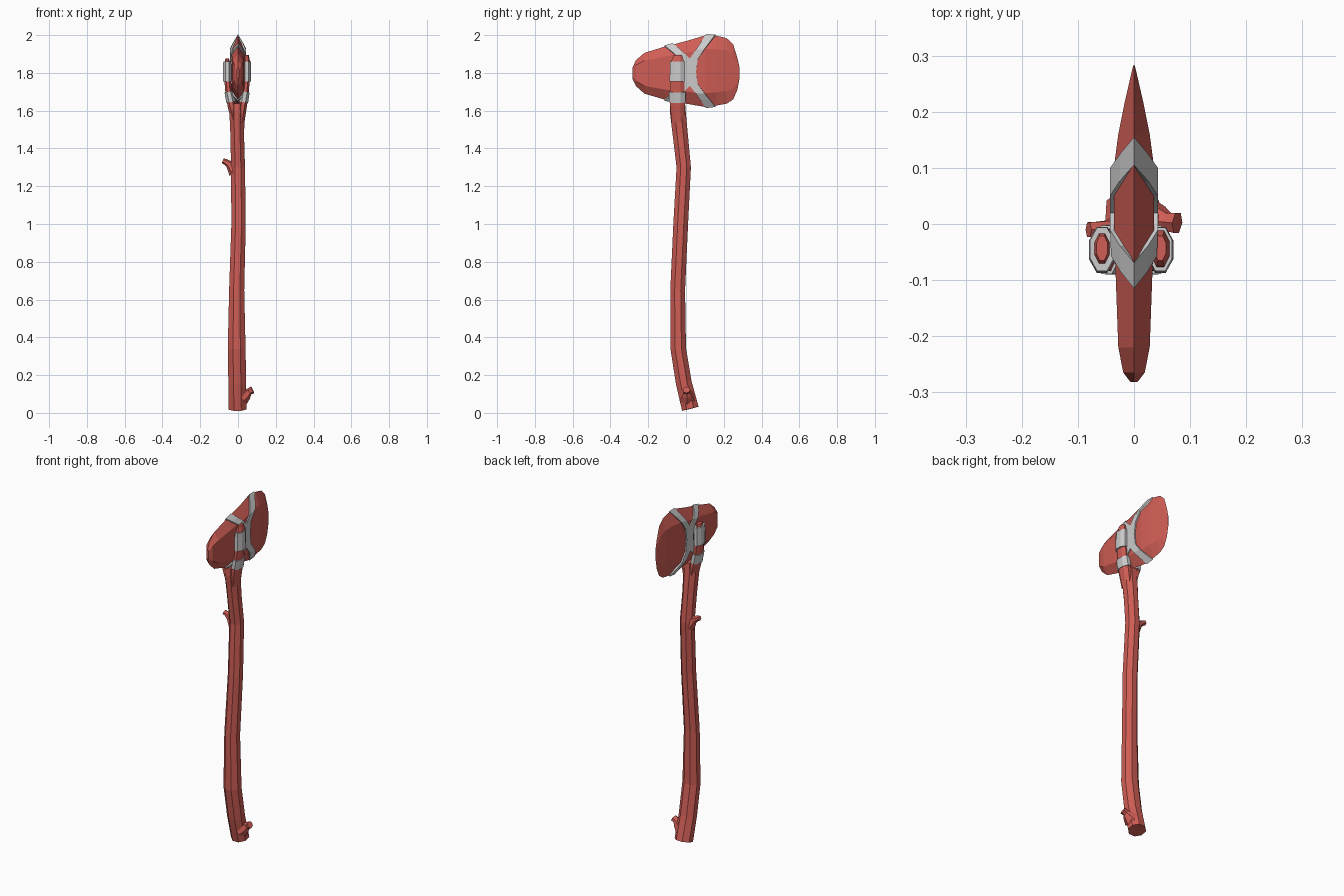
import bpy, bmesh, math
from mathutils import Vector

if "Cube" in bpy.data.objects:
    bpy.data.objects.remove(bpy.data.objects["Cube"])

red = bpy.data.materials.new("red")
red.diffuse_color = (0.62, 0.11, 0.09, 1)
red.use_nodes = True
red.node_tree.nodes["Principled BSDF"].inputs["Base Color"].default_value = red.diffuse_color


def make(name, verts, faces, mat=None):
    me = bpy.data.meshes.new(name)
    me.from_pydata(verts, [], faces)
    bm = bmesh.new()
    bm.from_mesh(me)
    bmesh.ops.recalc_face_normals(bm, faces=bm.faces)
    bm.to_mesh(me)
    bm.free()
    ob = bpy.data.objects.new(name, me)
    bpy.context.collection.objects.link(ob)
    if mat:
        me.materials.append(mat)
    return ob


def skin(name, rings, mat=None):
    """Joins equal-sized rings into a capped solid."""
    n = len(rings[0])
    faces = [(k * n + i, k * n + (i + 1) % n, (k + 1) * n + (i + 1) % n, (k + 1) * n + i)
             for k in range(len(rings) - 1) for i in range(n)]
    last = (len(rings) - 1) * n
    faces += [tuple(range(n)), tuple(range(last, last + n))]
    return make(name, [v for r in rings for v in r], faces, mat)


def tube(name, path, sides, mat=None, ref=(1, 0, 0)):
    """Faceted tube along (x, y, z, radius_u, radius_v) points."""
    pts = [Vector(p[:3]) for p in path]
    rings = []
    for i, p in enumerate(path):
        t = (pts[min(i + 1, len(pts) - 1)] - pts[max(i - 1, 0)]).normalized()
        u = Vector(ref)
        u = (u - t * u.dot(t)).normalized()
        v = t.cross(u)
        k = 1 / math.cos(math.pi / sides)
        rings.append([pts[i] + k * (u * p[3] * math.cos(a) + v * p[4] * math.sin(a))
                      for a in [2 * math.pi * (j + 0.5) / sides for j in range(sides)]])
    return skin(name, rings, mat)


# Handle
tube("handle", [(-0.002, 0.023, 0.022, .047, .045), (-0.004, -0.012, 0.16, .047, .042),
                (-0.007, -0.041, 0.34, .047, .041), (-0.007, -0.044, 0.65, .040, .039),
                (0.003, -0.028, 1.0, .038, .039), (0, -0.012, 1.3, .037, .038),
                (-0.004, -0.03, 1.47, .036, .040), (-0.005, -0.044, 1.6, .041, .042),
                (-0.005, -0.045, 1.64, .038, .040)], 8, red)

# Fork prongs and their bindings
for side, tag, top, xo in ((-1, "left", 1.875, 0.057), (1, "right", 1.895, 0.047)):
    tube("prong_" + tag, [(side * 0.012, -0.042, 1.54, .022, .034),
                          (side * 0.03 - .004, -0.045, 1.63, .022, .039),
                          (side * (xo - .008), -0.046, 1.70, .018, .038),
                          (side * xo, -0.045, 1.78, .017, .035),
                          (side * xo, -0.044, top - .03, .016, .032),
                          (side * xo, -0.043, top, .010, .022)], 8, red)
    tube("upper_binding_" + tag, [(side * xo, -0.046, 1.755, .023, .041),
                                  (side * xo, -0.045, 1.86, .021, .039)], 8)
    tube("lower_binding_" + tag, [(side * 0.033 - .004, -0.046, 1.645, .025, .044),
                                  (side * (xo - .008), -0.046, 1.70, .023, .043)], 8)

# Twig stubs
tube("upper_stub", [(-0.015, -0.012, 1.28, .028, .034), (-0.045, -0.011, 1.315, .017, .018),
                    (-0.064, -0.010, 1.328, .014, .014), (-0.081, -0.010, 1.335, .013, .012)],
     6, red, (0, 1, 0))
tube("lower_stub", [(0.02, 0.006, 0.085, .040, .042), (0.046, 0.005, 0.10, .026, .026),
                    (0.060, 0.004, 0.113, .016, .016), (0.077, 0.002, 0.122, .018, .017)],
     6, red, (0, 1, 0))

# Axe head sections: y, bottom z, top z, half thickness
sections = [(-0.282, 1.765, 1.83, .006), (-0.265, 1.73, 1.868, .019), (-0.22, 1.69, 1.906, .028),
            (-0.11, 1.658, 1.94, .032), (0.0, 1.637, 1.968, .036), (0.10, 1.62, 1.998, .036),
            (0.16, 1.627, 1.997, .028), (0.215, 1.637, 1.984, .017), (0.25, 1.66, 1.95, .009),
            (0.272, 1.71, 1.88, .004), (0.283, 1.77, 1.83, .001)]
SH = 0.62  # relative height of the shoulder facet


def profile(y):
    for a, b in zip(sections, sections[1:]):
        if a[0] <= y <= b[0]:
            f = (y - a[0]) / (b[0] - a[0])
            return [p + (q - p) * f for p, q in zip(a, b)]


def surface(y, t, side, lift=0.0):
    _, lo, hi, w = profile(y)
    zc, h = (lo + hi) / 2, (hi - lo) / 2
    x = w if abs(t) <= SH else w * (1 - abs(t)) / (1 - SH)
    return Vector((side * (x + (lift if abs(t) < 1 else 0)), y, zc + t * (h + lift * abs(t))))


head_order = [(1, 1), (SH, 1), (0, 1), (-SH, 1), (-1, 1), (-SH, -1), (0, -1), (SH, -1)]
skin("axe_head", [[surface(s[0], t, sd) for t, sd in head_order] for s in sections], red)


# Straps crossing on both sides of the head
def strap(name, edge_y, mid_y, half):
    ts = [1, .8, SH, .36, 0, -.36, -SH, -.8, -1]
    loop = [(t, 1) for t in ts] + [(-t, -1) for t in ts[1:-1]]
    loop = [(t, 1) if i < 9 else ((ts[16 - i]), -1) for i, (t, _) in enumerate(loop)]
    rings = []
    for t, sd in loop:
        f = max(0, (abs(t) - .3) / .7)
        y = mid_y + (edge_y - mid_y) * f
        rings.append([surface(y - half, t, sd, -.003), surface(y + half, t, sd, -.003),
                      surface(y + half, t, sd, .007), surface(y - half, t, sd, .007)])
    n = len(rings)
    faces = [(k * 4 + i, k * 4 + (i + 1) % 4, (k + 1) % n * 4 + (i + 1) % 4, (k + 1) % n * 4 + i)
             for k in range(n) for i in range(4)]
    make(name, [v for r in rings for v in r], faces)


strap("front_strap", 0.13, 0.028, 0.025)
strap("rear_strap", -0.092, 0.015, 0.023)
